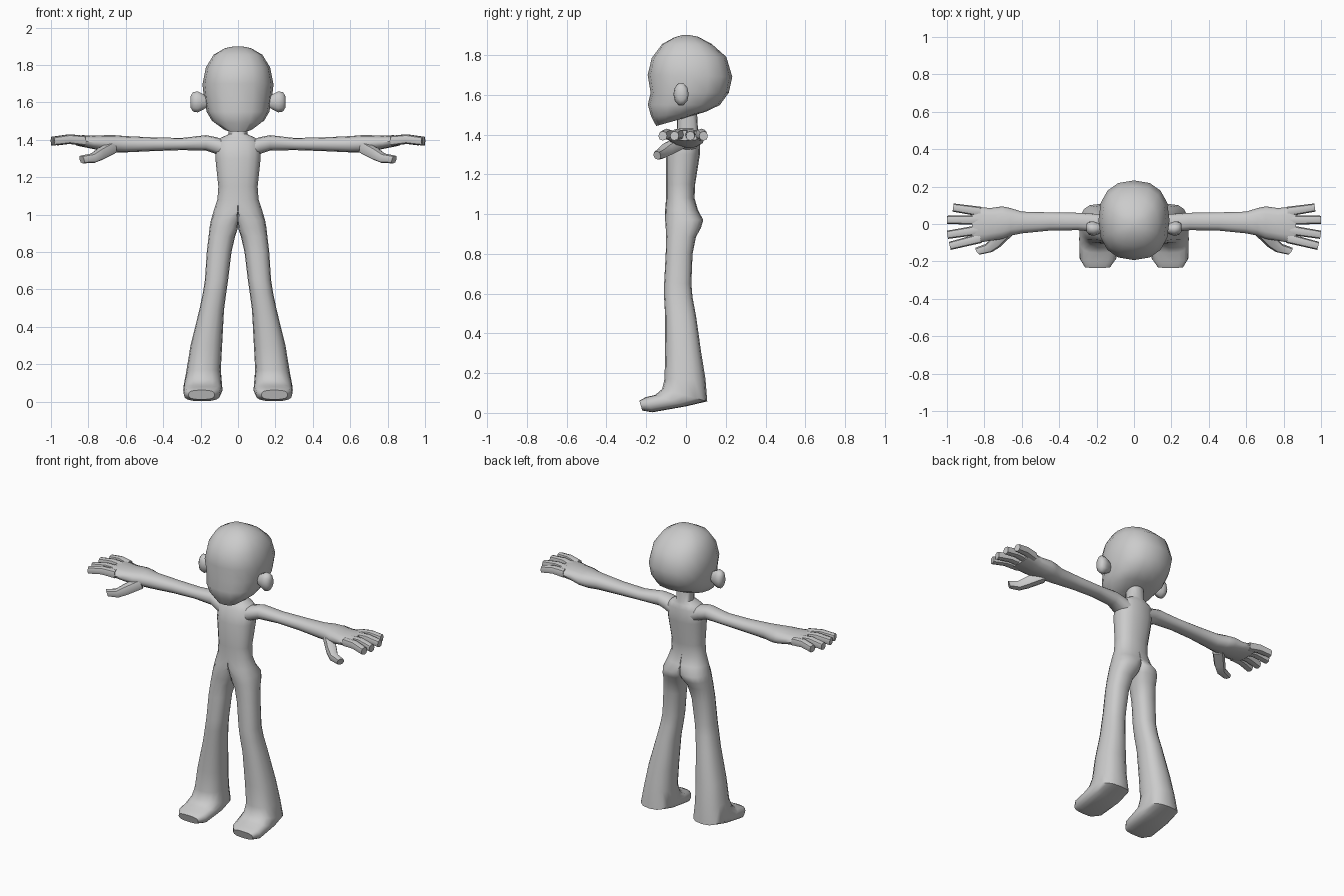
import bpy, bmesh, math
from mathutils import Vector

if "Cube" in bpy.data.objects:
    bpy.data.objects.remove(bpy.data.objects["Cube"])

grey = bpy.data.materials.new("light_grey")
grey.diffuse_color = (0.6, 0.6, 0.6, 1)
grey.use_nodes = True
grey.node_tree.nodes["Principled BSDF"].inputs["Base Color"].default_value = grey.diffuse_color


def spow(v, p):
    return math.copysign(abs(v) ** p, v)


def ring(c, u, v, n=16, p=0.85):
    """Rounded cross-section around c, spanned by half-axes u and v."""
    c, u, v = Vector(c), Vector(u), Vector(v)
    return [c + u * spow(math.cos(a), p) + v * spow(math.sin(a), p)
            for a in (2 * math.pi * i / n for i in range(n))]


def slab(x0, x1, front, back, n=16, p=0.85):
    """Cross-section given by its x range and its front and back (y, z)."""
    f, b = Vector((0, *front)), Vector((0, *back))
    c = (f + b) / 2 + Vector(((x0 + x1) / 2, 0, 0))
    return ring(c, ((x1 - x0) / 2, 0, 0), (b - f) / 2, n, p)


def loft(name, rings, mirror=False, clamp=False, angle=50):
    """Skin a list of rings; optionally weld a mirrored copy on x = 0."""
    bm = bmesh.new()
    loops = []
    for r in rings:
        if clamp:
            r = [Vector((q.x if q.x > 1e-5 else 0, q.y, q.z)) for q in r]
        loops.append([bm.verts.new(q) for q in r])
    for a, b in zip(loops, loops[1:]):
        n = len(a)
        for i in range(n):
            j = (i + 1) % n
            bm.faces.new((a[i], a[j], b[j], b[i]))
    bm.faces.new(loops[0])
    bm.faces.new(loops[-1])
    if clamp:
        inner = [f for f in bm.faces if all(v.co.x == 0 for v in f.verts)]
        bmesh.ops.delete(bm, geom=inner, context='FACES')
    if mirror:
        new = bmesh.ops.duplicate(bm, geom=bm.verts[:] + bm.edges[:] + bm.faces[:])
        for v in new["geom"]:
            if isinstance(v, bmesh.types.BMVert):
                v.co.x = -v.co.x
        bmesh.ops.remove_doubles(bm, verts=bm.verts[:], dist=1e-5)
    bmesh.ops.recalc_face_normals(bm, faces=bm.faces[:])
    me = bpy.data.meshes.new(name)
    bm.to_mesh(me)
    bm.free()
    me.materials.append(grey)
    ob = bpy.data.objects.new(name, me)
    bpy.context.collection.objects.link(ob)
    bpy.ops.object.select_all(action='DESELECT')
    ob.select_set(True)
    bpy.context.view_layer.objects.active = ob
    bpy.ops.object.shade_smooth_by_angle(angle=math.radians(angle))
    return ob


# Head: crown down to the protruding muzzle and chin
head = [(-.06, 1.888, .06, 1.892, .07), (-.12, 1.855, .13, 1.855, .13),
        (-.172, 1.785, .203, 1.79, .172), (-.193, 1.70, .233, 1.69, .19),
        (-.178, 1.61, .215, 1.61, .18), (-.192, 1.55, .17, 1.548, .167),
        (-.175, 1.49, .10, 1.515, .14), (-.15, 1.443, 0, 1.485, .08)]
crown = ring((0, 0, 1.9), (.02, 0, 0), (0, .02, 0))
loft("head", [crown] + [slab(-w, w, (a, b), (c, d)) for a, b, c, d, w in head], angle=60)

# Ears: small flattened pods
loft("ears", [ring((x, -.025 + dy, 1.603), (0, r * .65, 0), (0, 0, r), 10, 1)
              for x, r, dy in ((.165, .03, 0), (.19, .046, 0), (.215, .059, 0),
                               (.24, .055, .003), (.254, .032, .005))], mirror=True, angle=60)

# Neck, torso and legs: one half-body skin, welded at the centre
# columns: z, inner x, outer x, front y, back y
body = [(1.52, -.05, .05, -.045, .055), (1.43, -.05, .05, -.045, .06),
        (1.412, -.09, .09, -.06, .065), (1.385, -.122, .122, -.08, .073),
        (1.30, -.121, .121, -.1, .07), (1.15, -.105, .105, -.1, .046),
        (1.08, -.11, .11, -.1, .043), (1.02, -.125, .13, -.105, .06),
        (.97, -.04, .145, -.105, .087), (.93, -.015, .152, -.102, .075),
        (.885, .015, .157, -.1, .05), (.8, .035, .167, -.102, .033),
        (.65, .053, .177, -.11, .027), (.58, .063, .188, -.11, .033),
        (.49, .075, .207, -.105, .05), (.3, .085, .254, -.105, .077),
        (.17, .092, .275, -.108, .098)]
rings = [slab(x0, x1, (y0, z), (y1, z)) for z, x0, x1, y0, y1 in body]
# Feet: the sections tip forward until they face the toes
rings += [slab(.085, .29, (-.12, .12), (.107, .058), p=.75),
          slab(.083, .293, (-.155, .09), (0, .033), p=.7),
          slab(.095, .29, (-.2, .08), (-.17, .003), p=.7),
          slab(.125, .265, (-.235, .062), (-.22, .012), p=.7)]
loft("body_and_legs", rings, mirror=True, clamp=True)

# Arms widening into palms; columns: x, low y, high y, low z, high z
arm = [(.07, -.07, .06, 1.30, 1.40), (.12, -.06, .055, 1.325, 1.415),
       (.17, -.045, .052, 1.342, 1.425), (.3, -.033, .06, 1.345, 1.41),
       (.45, -.035, .062, 1.34, 1.413), (.6, -.05, .066, 1.333, 1.42),
       (.66, -.062, .085, 1.332, 1.425), (.705, -.08, .094, 1.338, 1.425),
       (.77, -.09, .085, 1.35, 1.422), (.83, -.1, .092, 1.362, 1.425),
       (.865, -.1, .088, 1.37, 1.42)]
loft("arms", [ring((x, (a + b) / 2, (c + d) / 2), (0, (b - a) / 2, 0), (0, 0, (d - c) / 2), 12)
              for x, a, b, c, d in arm], mirror=True)


def digit(name, pts, radii, height=1.0):
    """Blocky finger along a short path, one radius per point."""
    pts = [Vector(p) for p in pts]
    d = (pts[-1] - pts[0]).normalized()
    side = d.cross(Vector((0, 0, 1))).normalized()
    up = side.cross(d)
    loft(name, [ring(p, side * r, up * r * height, 8, .8)
                for p, r in zip(pts, radii)], mirror=True)


# Four fingers fanning out from each palm
for name, y0, x1, y1 in (("index_fingers", -.076, .985, -.117), ("middle_fingers", -.03, .998, -.058),
                         ("ring_fingers", .022, .999, .022), ("little_fingers", .066, .967, .088)):
    xm, ym = (.82 + x1) / 2, (y0 + y1) / 2
    digit(name, [(.82, y0, 1.395), (xm, ym, 1.404), (x1, y1, 1.393)], (.026, .024, .022), 1.05)

# Thumbs reaching forward and down
digit("thumbs", [(.67, -.03, 1.36), (.735, -.095, 1.325), (.775, -.128, 1.302), (.835, -.145, 1.295)],
      (.036, .034, .027, .022))
